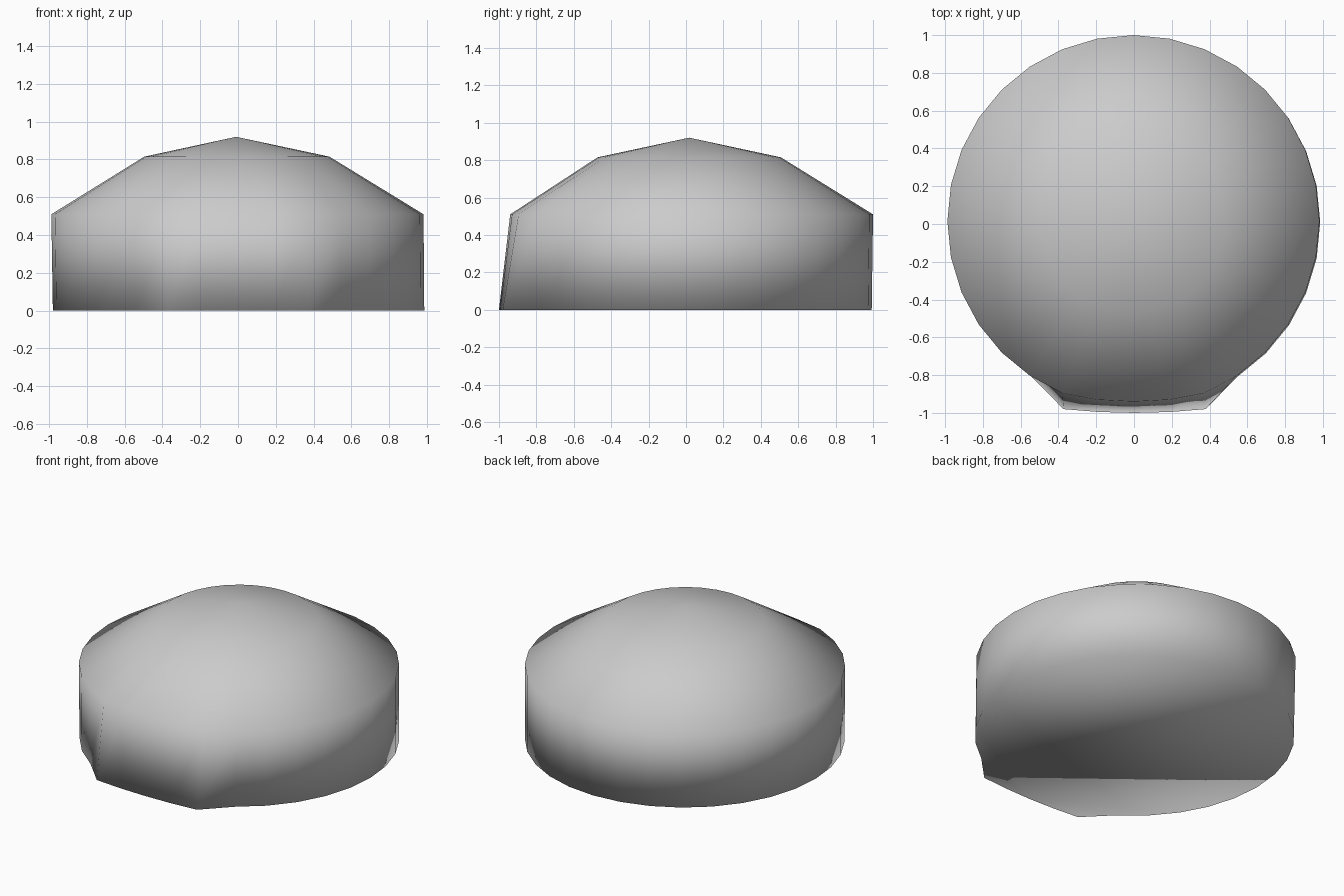
import bpy, bmesh
from math import sin, cos, pi

if "Cube" in bpy.data.objects:
    bpy.data.objects.remove(bpy.data.objects["Cube"])

SEGMENTS = 32
bm = bmesh.new()


def ring(radius, cx, cy, z, front):
    # Circle of vertices; 'front' overrides y at 0, 1 and 2 steps from the front
    verts = []
    for i in range(SEGMENTS):
        a = 2 * pi * i / SEGMENTS
        step = min(i, SEGMENTS - i)
        x, y = cx + radius * sin(a), cy - radius * cos(a)
        if step < len(front):
            y = front[step]
        verts.append(bm.verts.new((x, y, z)))
    return verts


# Base with the front lip, shoulder, and upper ring of the dome
rings = [
    ring(0.983, 0.003, 0.010, 0.0, (-1.0, -0.995, -0.98)),
    ring(0.985, -0.003, 0.015, 0.51, (-0.94, -0.93, -0.895)),
    ring(0.490, -0.006, 0.017, 0.815, ()),
]
apex = bm.verts.new((-0.01, 0.017, 0.92))

# Side walls, crown and flat underside
for low, high in zip(rings, rings[1:]):
    for i in range(SEGMENTS):
        j = (i + 1) % SEGMENTS
        bm.faces.new((low[i], low[j], high[j], high[i]))
for i in range(SEGMENTS):
    bm.faces.new((rings[-1][i], rings[-1][(i + 1) % SEGMENTS], apex))
bm.faces.new(rings[0][::-1])

bmesh.ops.recalc_face_normals(bm, faces=bm.faces)
for f in bm.faces:
    f.smooth = True

mesh = bpy.data.meshes.new("dome_cap")
bm.to_mesh(mesh)
bm.free()
bpy.context.collection.objects.link(bpy.data.objects.new("dome_cap", mesh))
